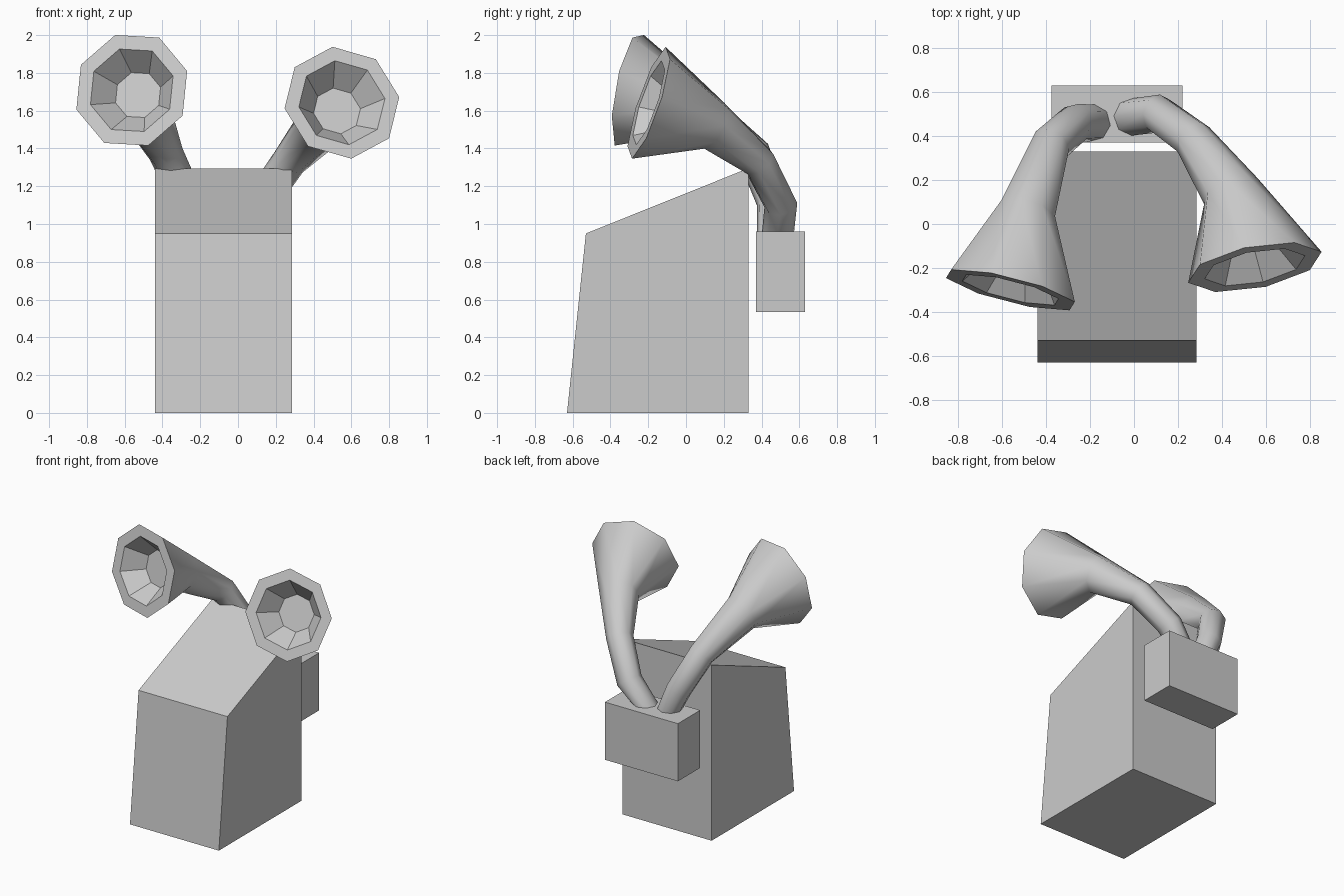
import bpy
import bmesh
from mathutils import Vector

if "Cube" in bpy.data.objects:
    bpy.data.objects.remove(bpy.data.objects["Cube"])

SIDES = 8


def finish(bm, name):
    bmesh.ops.recalc_face_normals(bm, faces=bm.faces)
    mesh = bpy.data.meshes.new(name)
    bm.to_mesh(mesh)
    bm.free()
    obj = bpy.data.objects.new(name, mesh)
    bpy.context.collection.objects.link(obj)
    return obj


def extruded(name, profile, x0, x1):
    """Solid from a (y, z) side profile swept from x0 to x1."""
    bm = bmesh.new()
    face = bm.faces.new([bm.verts.new((x0, y, z)) for y, z in profile])
    new = bmesh.ops.extrude_face_region(bm, geom=[face])["geom"]
    moved = [g for g in new if isinstance(g, bmesh.types.BMVert)]
    bmesh.ops.translate(bm, verts=moved, vec=(x1 - x0, 0, 0))
    # keep the starting face as the closed side
    if not face.is_valid:
        bm.faces.new([v for v in bm.verts if abs(v.co.x - x0) < 1e-5])
    return finish(bm, name)


def horn(name, path, radii, facing, spoke):
    """Bent octagonal tube flaring to a bell with a recessed mouth."""
    pts = [Vector(p) for p in path]
    facing = Vector(facing).normalized()
    # ring planes: flat on the box, bisecting each bend, given at the mouth
    normals = [Vector((0, 0, 1))]
    for a, b, c in zip(pts, pts[1:], pts[2:]):
        normals.append(((b - a).normalized() + (c - b).normalized()).normalized())
    normals.append(facing)

    # carry the corner direction back from the mouth to the base
    spokes = [None] * len(pts)
    s = Vector(spoke)
    spokes[-1] = (s - facing * s.dot(facing)).normalized()
    for i in range(len(pts) - 2, -1, -1):
        spokes[i] = normals[i + 1].rotation_difference(normals[i]) @ spokes[i + 1]

    rings = list(zip(pts, normals, spokes, radii))
    # rim and recessed floor of the mouth
    rings.append((pts[-1], facing, spokes[-1], 0.235))
    rings.append((pts[-1] - facing * 0.14, facing, spokes[-1], 0.128))

    bm = bmesh.new()
    unit = [bm_v.co.copy() for bm_v in
            bmesh.ops.create_circle(bm, segments=SIDES, radius=1)["verts"]]
    bm.clear()
    loops = []
    for centre, n, u, r in rings:
        w = n.cross(u)
        loops.append([bm.verts.new(centre + (u * c.y + w * c.x) * r) for c in unit])
    for k, (a, b) in enumerate(zip(loops, loops[1:])):
        for i in range(SIDES):
            j = (i + 1) % SIDES
            f = bm.faces.new((a[i], a[j], b[j], b[i]))
            f.smooth = k < len(pts) - 1
    bm.faces.new(loops[0])
    bm.faces.new(loops[-1])
    for e in bm.edges:
        e.smooth = all(f.smooth for f in e.link_faces)
    return finish(bm, name)


# main cabinet with sloping top and leaning front
extruded("cabinet", [(-0.63, 0), (0.33, 0), (0.33, 1.295), (-0.53, 0.95)], -0.44, 0.285)

# box hanging behind the cabinet
extruded("rear_box", [(0.37, 0.535), (0.63, 0.535), (0.63, 0.96), (0.37, 0.96)], -0.375, 0.22)

# two bent horns rising from the box
horn("left_horn",
     [(-0.19, 0.46, 0.955), (-0.265, 0.46, 1.12), (-0.38, 0.36, 1.37),
      (-0.49, 0.05, 1.59), (-0.5625, -0.30, 1.708)],
     [0.085, 0.088, 0.092, 0.138, 0.315],
     (-0.238, -0.953, 0.181), (-0.175, 0.155, 0.585))
horn("right_horn",
     [(-0.01, 0.487, 0.955), (0.11, 0.502, 1.10), (0.27, 0.385, 1.33),
      (0.44, 0.15, 1.52), (0.55, -0.197, 1.642)],
     [0.085, 0.088, 0.092, 0.135, 0.313],
     (0.185, -0.93, 0.31), (-0.10, 0.18, 0.595))
